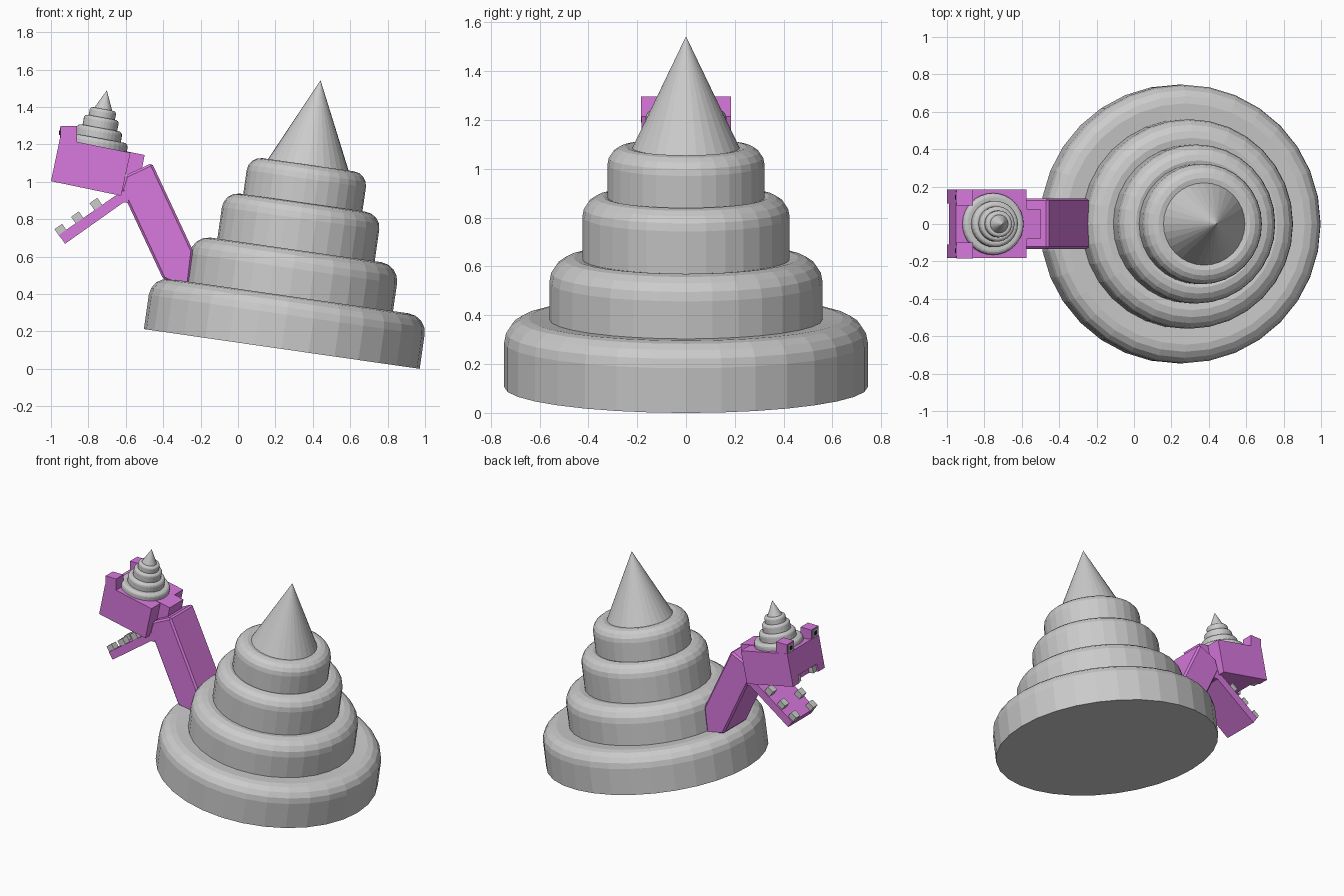
import bpy, bmesh, math
from mathutils import Vector

if "Cube" in bpy.data.objects:
    bpy.data.objects.remove(bpy.data.objects["Cube"])


def material(name, color):
    m = bpy.data.materials.new(name)
    m.diffuse_color = (*color, 1)
    m.use_nodes = True
    m.node_tree.nodes["Principled BSDF"].inputs["Base Color"].default_value = m.diffuse_color
    return m


SKIN = material("skin", (0.69, 0.19, 0.73))
BLACK = material("pupil_black", (0.01, 0.01, 0.01))


def make_object(name, bm, mat=None):
    bmesh.ops.recalc_face_normals(bm, faces=bm.faces)
    mesh = bpy.data.meshes.new(name)
    bm.to_mesh(mesh)
    bm.free()
    ob = bpy.data.objects.new(name, mesh)
    bpy.context.collection.objects.link(ob)
    if mat:
        mesh.materials.append(mat)
    return ob


def lathe(name, profile, sides, loc, tilt, scale):
    """Revolve (radius, height) points; closed by a base disc and an apex."""
    bm = bmesh.new()
    rings = []
    for r, h in profile:
        if r == 0:
            rings.append([bm.verts.new((0, 0, h))])
        else:
            rings.append([bm.verts.new((r * math.cos(2 * math.pi * i / sides),
                                        r * math.sin(2 * math.pi * i / sides), h))
                          for i in range(sides)])
    bm.faces.new(rings[0])
    for a, b in zip(rings, rings[1:]):
        for i in range(sides):
            j = (i + 1) % sides
            if len(b) == 1:
                bm.faces.new((a[i], a[j], b[0]))
            else:
                bm.faces.new((a[i], a[j], b[j], b[i]))
    ob = make_object(name, bm)
    ob.location, ob.rotation_euler, ob.scale = loc, (0, tilt, 0), (scale,) * 3
    return ob


def prism(name, outline, y0, y1, mat=None, bevel=0):
    """Extrude an XZ outline along y."""
    bm = bmesh.new()
    f = bm.faces.new([bm.verts.new((x, y0, z)) for x, z in outline])
    ext = bmesh.ops.extrude_face_region(bm, geom=[f])
    bmesh.ops.translate(bm, vec=(0, y1 - y0, 0),
                        verts=[v for v in ext["geom"] if isinstance(v, bmesh.types.BMVert)])
    ob = make_object(name, bm, mat)
    if bevel:
        mod = ob.modifiers.new("bevel", "BEVEL")
        mod.width, mod.segments = bevel, 1
    return ob


def tilted_rect(cx, cz, w, h, deg):
    c, s = math.cos(math.radians(deg)), math.sin(math.radians(deg))
    return [(cx + c * u * w / 2 - s * v * h / 2, cz + s * u * w / 2 + c * v * h / 2)
            for u, v in ((-1, -1), (1, -1), (1, 1), (-1, 1))]


# Stepped shell profile: rounded tiers (radius, bottom, top, rounding) and a cone
profile = []
for r, bottom, top, rnd in ((0.745, 0, 0.285, 0.1), (0.56, 0.28, 0.535, 0.1),
                            (0.425, 0.53, 0.79, 0.085), (0.322, 0.785, 0.995, 0.075)):
    profile.append((r, bottom))
    for k in range(5):
        a = k * math.pi / 8
        profile.append((r - rnd + rnd * math.cos(a), top - rnd + rnd * math.sin(a)))
profile += [(0.22, 0.99), (0, 1.452)]

lathe("big_shell", profile, 32, (0.234, 0, 0.106), math.radians(8.2), 1)
lathe("head_shell", profile, 32, (-0.76, 0, 1.172), math.radians(10.5), 0.2215)

# Neck
prism("neck", [(-0.60, 1.035), (-0.46, 1.10), (-0.24, 0.63), (-0.265, 0.42),
               (-0.40, 0.48), (-0.625, 0.96)], -0.133, 0.137, SKIN, 0.012)

# Head with a notch in the front lip
head = prism("head", [(-1.0, 1.003), (-0.625, 0.925), (-0.575, 1.155), (-0.952, 1.232)],
             -0.183, 0.185, SKIN)
cutter = prism("lip_cutter", tilted_rect(-0.985, 1.0, 0.08, 0.11, -11.5), -0.11, 0.11)
cutter.hide_render = True
cutter.hide_set(True)
mod = head.modifiers.new("lip_notch", "BOOLEAN")
mod.operation, mod.object, mod.solver = "DIFFERENCE", cutter, "EXACT"
prism("head_back_tab", tilted_rect(-0.565, 1.095, 0.11, 0.12, -11.5), -0.08, 0.08, SKIN)

# Lower jaw and hinge
prism("jaw", [(-0.925, 0.668), (-0.59, 0.905), (-0.62, 0.95), (-0.957, 0.716)],
      -0.133, 0.135, SKIN)
prism("jaw_hinge", [(-0.64, 0.888), (-0.588, 0.888), (-0.57, 0.95), (-0.63, 0.95)],
      -0.133, 0.135, SKIN)

# Mirrored eyes and teeth
for side, s in (("left", 1), ("right", -1)):
    prism("eye_block_" + side, [(-0.948, 1.2), (-0.862, 1.19), (-0.862, 1.297), (-0.948, 1.297)],
          s * 0.1, s * 0.184, SKIN)
    prism("eye_plate_" + side, tilted_rect(-0.949, 1.262, 0.008, 0.055, 0),
          s * 0.115, s * 0.17)
    prism("pupil_" + side, tilted_rect(-0.952, 1.262, 0.008, 0.026, 0),
          s * 0.13, s * 0.155, BLACK)
    for n, (x, z) in enumerate(((-0.945, 0.738), (-0.856, 0.804), (-0.757, 0.877))):
        prism(f"lower_tooth_{side}_{n + 1}", tilted_rect(x, z, 0.05, 0.055, 35),
              s * 0.075, s * 0.125)
    prism("upper_tooth_" + side, tilted_rect(-0.965, 1.02, 0.035, 0.045, -11.5),
          s * 0.07, s * 0.11)
